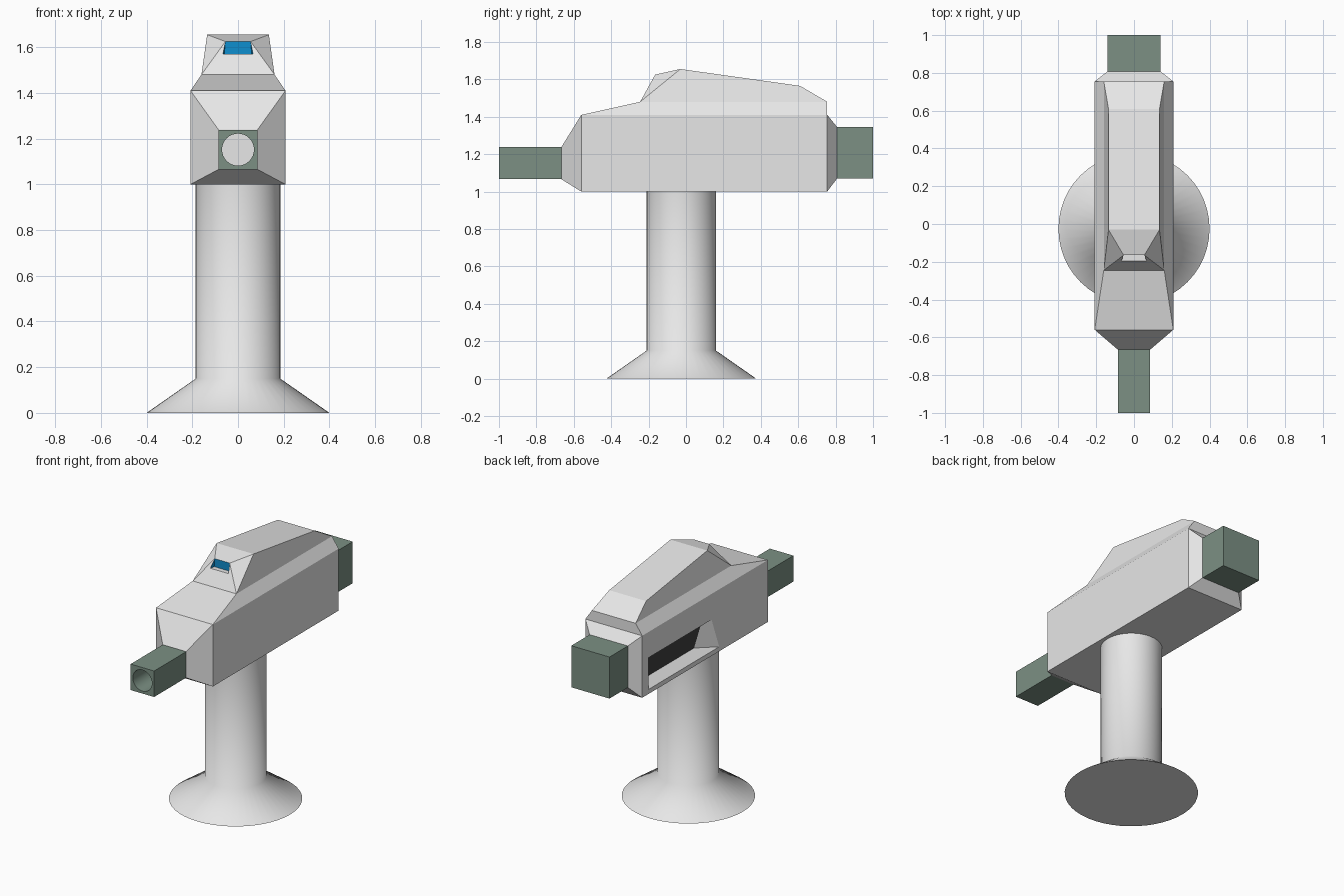
import bpy, bmesh, math

cube = bpy.data.objects.get("Cube")
if cube:
    bpy.data.objects.remove(cube, do_unlink=True)


def material(name, rgb):
    m = bpy.data.materials.new(name)
    m.use_nodes = True
    m.diffuse_color = (*rgb, 1)
    m.node_tree.nodes["Principled BSDF"].inputs["Base Color"].default_value = (*rgb, 1)
    return m


GREY = material("light grey", (0.8, 0.8, 0.8))
GREEN = material("grey green", (0.2, 0.28, 0.23))
BLUE = material("window blue", (0.005, 0.28, 0.64))
BLACK = material("vent black", (0.05, 0.05, 0.05))


def bridge(a, b):
    """Quads joining two loops of equal length."""
    n = len(a)
    return [(a[i], a[(i + 1) % n], b[(i + 1) % n], b[i]) for i in range(n)]


def loft(rings, cap_start=True, cap_end=True):
    faces = [q for a, b in zip(rings, rings[1:]) for q in bridge(a, b)]
    if cap_start:
        faces.append(rings[0])
    if cap_end:
        faces.append(rings[-1])
    return faces


def build(name, groups, smooth_angle=None):
    """groups: list of (material, faces), each face a list of points."""
    bm = bmesh.new()
    for index, (mat, faces) in enumerate(groups):
        for points in faces:
            bm.faces.new([bm.verts.new(p) for p in points]).material_index = index
    bmesh.ops.remove_doubles(bm, verts=bm.verts[:], dist=0.0005)
    bmesh.ops.recalc_face_normals(bm, faces=bm.faces[:])
    mesh = bpy.data.meshes.new(name)
    bm.to_mesh(mesh)
    bm.free()
    for mat, faces in groups:
        mesh.materials.append(mat)
    ob = bpy.data.objects.new(name, mesh)
    bpy.context.collection.objects.link(ob)
    if smooth_angle:
        bpy.ops.object.select_all(action="DESELECT")
        ob.select_set(True)
        bpy.context.view_layer.objects.active = ob
        bpy.ops.object.shade_smooth_by_angle(angle=math.radians(smooth_angle))
    return ob


def rect(half, z0, z1, y):
    return [(-half, y, z0), (half, y, z0), (half, y, z1), (-half, y, z1)]


def circle(radius, z, n=48):
    return [(radius * math.cos(2 * math.pi * i / n),
             radius * math.sin(2 * math.pi * i / n) - 0.025, z) for i in range(n)]


# Pedestal: flared foot and round column
build("pedestal", [(GREY, loft([circle(0.4, 0), circle(0.185, 0.15),
                                circle(0.185, 1.0)]))], 60)

# Hull: box with tapered ends
W, Y0, Y1, TOP = 0.208, -0.56, 0.755, 1.41
nose = rect(0.086, 1.065, 1.24, -0.665)
front = rect(W, 1.0, TOP, Y0)
back = rect(W, 1.0, TOP, Y1)
tail = rect(0.14, 1.07, 1.345, 0.808)
middle = bridge(front, back)
grey = bridge(nose, front) + bridge(back, tail) + [nose, tail] + middle[:2]

# Vent sunk into the right side of the hull
opening = [(-W, 0.03, 1.24), (-W, -0.05, 1.03), (-W, 0.69, 1.03), (-W, 0.69, 1.24)]
panel = [(-0.15, 0.06, 1.2), (-0.15, 0.13, 1.075), (-0.15, 0.66, 1.075), (-0.15, 0.66, 1.2)]
grey += bridge(middle[3], opening) + bridge(opening, panel)


# Upper hull and cockpit, mirrored from one side's points
def pair(x, y, z):
    return (-x, y, z), (x, y, z)


hull_front, hull_back = pair(W, Y0, TOP), pair(W, Y1, TOP)
base_front, base_back = pair(0.16, -0.245, 1.48), pair(0.16, Y1, 1.48)
roof_front, roof_back = pair(0.135, -0.03, 1.655), pair(0.135, 0.61, 1.565)
brow = pair(0.055, -0.165, 1.625)
sill = pair(0.066, -0.195, 1.57)
sill_in = pair(0.06, -0.163, 1.57)


def across(a, b):
    return (a[0], a[1], b[1], b[0])


spine = [hull_front, base_front, sill, sill_in]
grey += [across(a, b) for a, b in zip(spine, spine[1:])]
spine = [brow, roof_front, roof_back, base_back, hull_back]
grey += [across(a, b) for a, b in zip(spine, spine[1:])]
window = [across(sill_in, brow)]
for s in (0, 1):
    grey.append((hull_front[s], hull_back[s], base_back[s], base_front[s]))
    grey.append((base_front[s], base_back[s], roof_back[s], roof_front[s]))
    grey.append((base_front[s], roof_front[s], brow[s]))
    grey.append((base_front[s], brow[s], sill[s]))
    window.append((sill[s], brow[s], sill_in[s]))
build("hull", [(GREY, grey), (BLUE, window), (BLACK, [panel])])

# Barrel: square outside, round bore
N, HALF, BORE, MID = 32, 0.086, 0.07, 1.152


def barrel_ring(radius, y, square):
    ring = []
    for i in range(N):
        c, s = math.cos(2 * math.pi * i / N), math.sin(2 * math.pi * i / N)
        k = radius / (max(abs(c), abs(s)) if square else 1)
        ring.append((c * k, y, MID + s * k))
    return ring


build("barrel", [(GREEN, loft([barrel_ring(HALF, -0.665, True), barrel_ring(HALF, -1, True),
                               barrel_ring(BORE, -1, False), barrel_ring(BORE, -0.666, False)],
                              False, False))], 30)

# Rear block
build("rear_block", [(GREEN, loft([rect(0.14, 1.07, 1.345, 0.808),
                                   rect(0.14, 1.07, 1.345, 1.0)]))])
